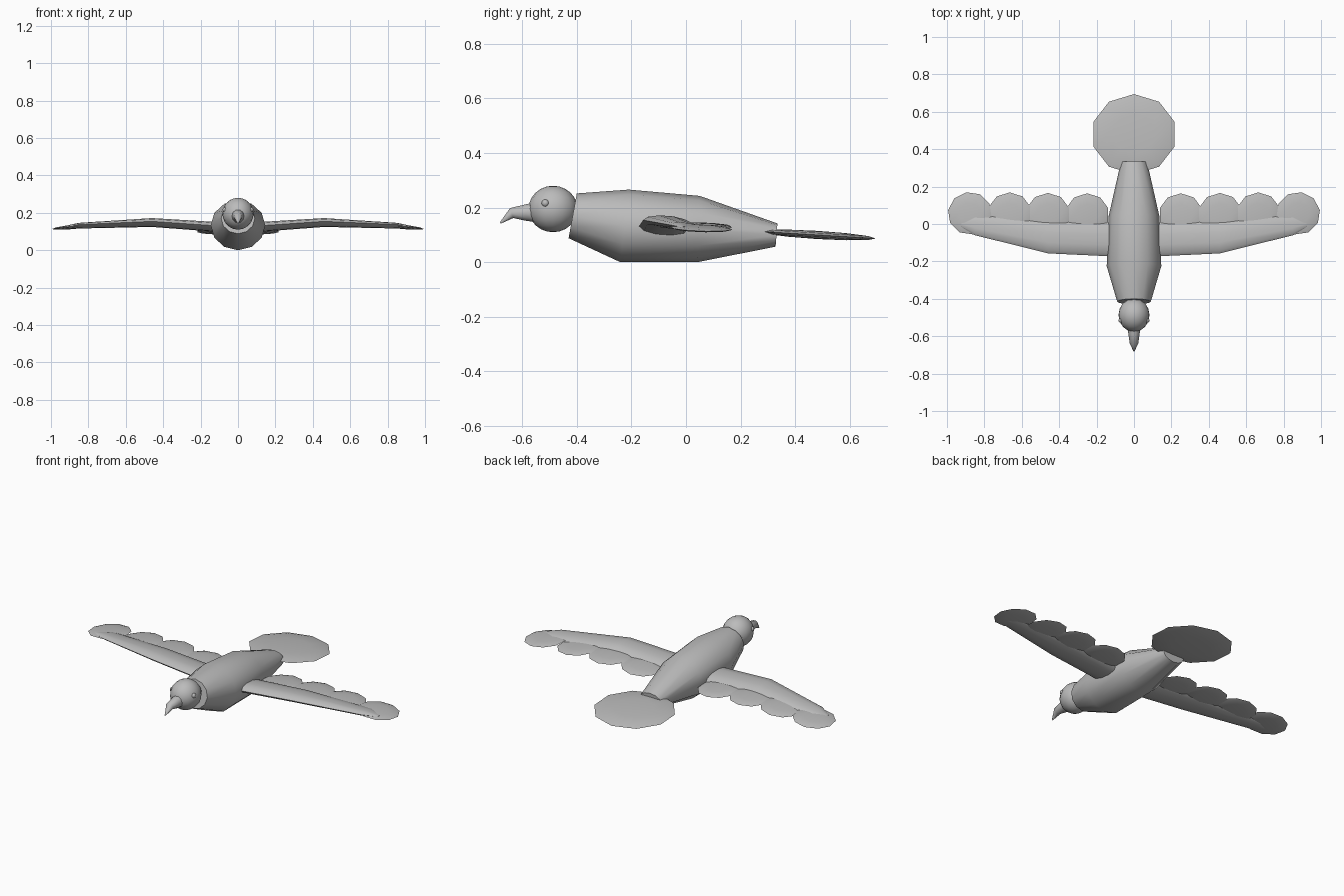
import bpy, bmesh, math
from mathutils import Vector, Matrix

cube = bpy.data.objects.get("Cube")
if cube:
    bpy.data.objects.remove(cube, do_unlink=True)

grey = bpy.data.materials.new("plain_grey")
grey.use_nodes = True
COLOUR = (0.5, 0.5, 0.5, 1)
grey.diffuse_color = COLOUR
grey.node_tree.nodes["Principled BSDF"].inputs["Base Color"].default_value = COLOUR


def finish(name, bm):
    """Turn a bmesh into a smooth-shaded object with sharp end caps."""
    bmesh.ops.recalc_face_normals(bm, faces=bm.faces)
    for f in bm.faces:
        f.smooth = True
    mesh = bpy.data.meshes.new(name)
    bm.to_mesh(mesh)
    bm.free()
    mesh.set_sharp_from_angle(angle=math.radians(55))
    mesh.materials.append(grey)
    obj = bpy.data.objects.new(name, mesh)
    bpy.context.collection.objects.link(obj)
    return obj


def loft(name, rings, sides):
    """Skin elliptical rings given as (centre, half axis, half axis)."""
    bm = bmesh.new()
    loops = []
    for c, a, b in rings:
        c, a, b = Vector(c), Vector(a), Vector(b)
        angles = [math.tau * i / sides for i in range(sides)]
        loops.append([bm.verts.new(c + a * math.cos(t) + b * math.sin(t)) for t in angles])
    for lo, hi in zip(loops, loops[1:]):
        for i in range(sides):
            j = (i + 1) % sides
            bm.faces.new((lo[i], lo[j], hi[j], hi[i]))
    bm.faces.new(loops[0])
    bm.faces.new(loops[-1])
    return finish(name, bm)


def ellipsoid(name, centre, radii, segments, rings, tilt=0, roll=0, spin=0):
    """Scaled sphere, spun about z, then tilted about x and rolled about y."""
    bm = bmesh.new()
    bmesh.ops.create_uvsphere(bm, u_segments=segments, v_segments=rings, radius=1)
    m = (Matrix.Translation(centre) @ Matrix.Rotation(roll, 4, 'Y')
         @ Matrix.Rotation(tilt, 4, 'X') @ Matrix.Rotation(spin, 4, 'Z')
         @ Matrix.Diagonal((*radii, 1)))
    bmesh.ops.transform(bm, matrix=m, verts=bm.verts)
    return finish(name, bm)


def spine_rings(stations):
    """Rings from (half width, top y, top z, bottom y, bottom z)."""
    out = []
    for w, ty, tz, by, bz in stations:
        top, bottom = Vector((0, ty, tz)), Vector((0, by, bz))
        out.append(((top + bottom) / 2, (w, 0, 0), (top - bottom) / 2))
    return out


# Body, head and hooked beak
loft("body", spine_rings([
    (0.09, -0.40, 0.252, -0.43, 0.088),
    (0.146, -0.21, 0.266, -0.24, 0.0),
    (0.135, 0.05, 0.243, 0.04, 0.0),
    (0.07, 0.335, 0.142, 0.328, 0.057),
]), 12)
ellipsoid("head", (0, -0.487, 0.195), (0.083, 0.09, 0.085), 16, 12)
loft("beak", spine_rings([
    (0.036, -0.55, 0.222, -0.55, 0.145),
    (0.03, -0.59, 0.213, -0.585, 0.15),
    (0.023, -0.645, 0.199, -0.632, 0.161),
    (0.003, -0.682, 0.146, -0.679, 0.141),
]), 10)

# Round fan tail
ellipsoid("tail", (0, 0.48, 0.1), (0.228, 0.215, 0.015), 10, 6, tilt=math.radians(-3.5))

# Wing stations: x, leading y, trailing y, centre z, half thickness
WING = [(0.08, -0.175, 0.008, 0.122, 0.026),
        (0.46, -0.157, 0.012, 0.148, 0.023),
        (0.85, -0.06, 0.053, 0.131, 0.014),
        (0.925, -0.015, 0.03, 0.122, 0.006)]
# Feathers: x, y, z, droop, spin
FEATHERS = [(0.25, 0.05, 0.126, -3, 0),
            (0.46, 0.052, 0.136, 0, 0),
            (0.665, 0.055, 0.132, 4, 0),
            (0.878, 0.057, 0.124, 5, -9)]

for side, s in (("left", 1), ("right", -1)):
    ellipsoid(f"{side}_eye", (s * 0.069, -0.515, 0.216), (0.014,) * 3, 10, 8)
    loft(f"{side}_wing", [
        ((s * x, (le + te) / 2, z), (0, (te - le) / 2, -0.006), (0, 0, h))
        for x, le, te, z, h in WING], 10)
    for n, (x, y, z, droop, spin) in enumerate(FEATHERS, 1):
        ellipsoid(f"{side}_feather_{n}", (s * x, y, z), (0.118, 0.114, 0.01), 10, 6,
                  tilt=math.radians(-2), roll=s * math.radians(droop),
                  spin=s * math.radians(spin))
